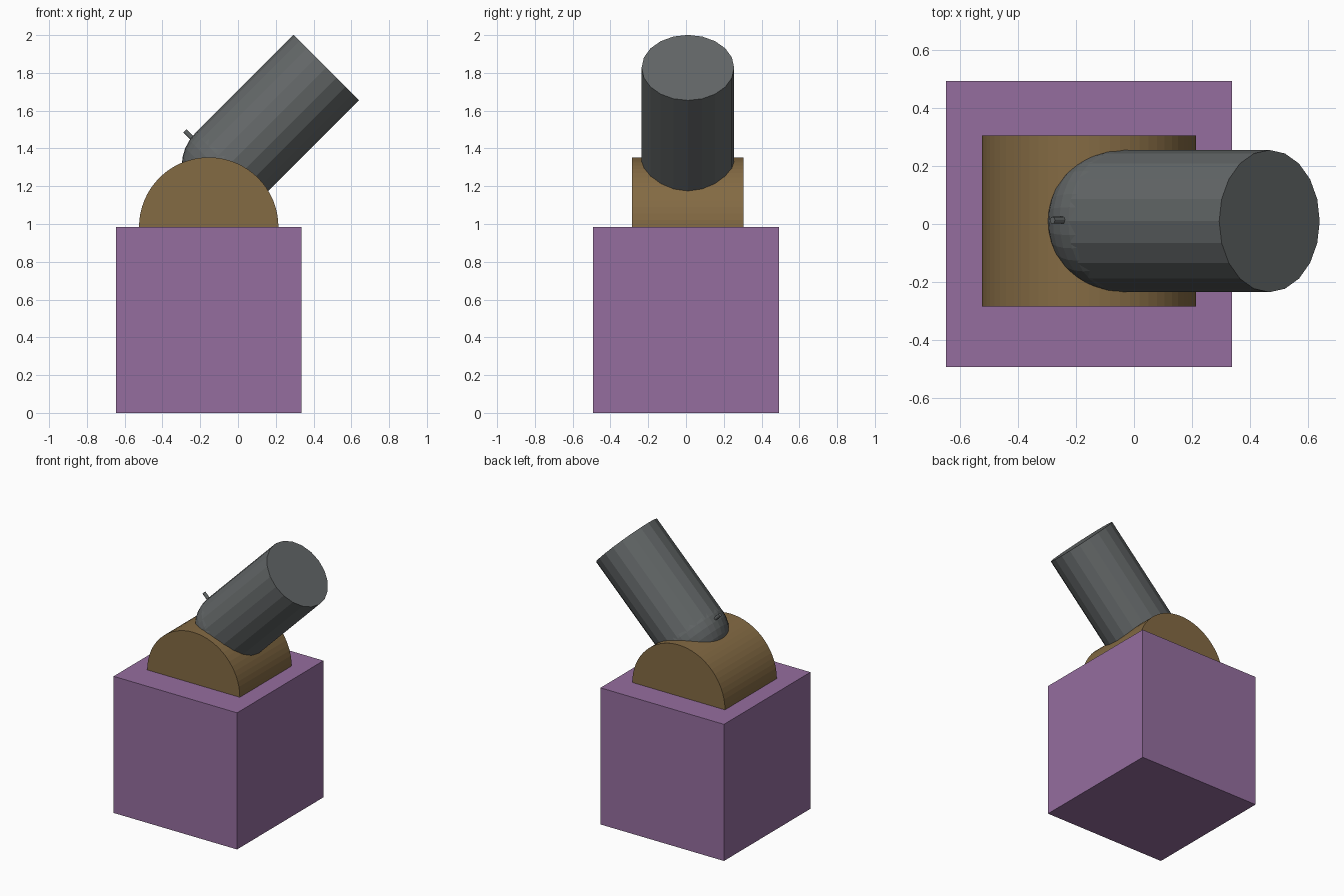
import bpy, bmesh
from math import pi, cos, sin
from mathutils import Matrix, Vector

default = bpy.data.objects.get("Cube")
if default:
    bpy.data.objects.remove(default, do_unlink=True)


def material(name, rgb):
    mat = bpy.data.materials.new(name)
    mat.use_nodes = True
    mat.diffuse_color = (*rgb, 1)
    mat.node_tree.nodes["Principled BSDF"].inputs["Base Color"].default_value = (*rgb, 1)
    return mat


def add_part(name, bm, mat, matrix=Matrix()):
    bmesh.ops.recalc_face_normals(bm, faces=bm.faces)
    mesh = bpy.data.meshes.new(name)
    bm.to_mesh(mesh)
    bm.free()
    mesh.materials.append(mat)
    obj = bpy.data.objects.new(name, mesh)
    obj.matrix_world = matrix
    bpy.context.collection.objects.link(obj)
    return obj


purple = material("purple", (0.30, 0.155, 0.345))
brown = material("brown", (0.23, 0.145, 0.057))
iron = material("dark grey", (0.125, 0.136, 0.138))

BASE_X, BASE_SIZE = -0.155, 0.984
MID_Y = 0.01

# Square base block
bm = bmesh.new()
bmesh.ops.create_cube(bm, size=BASE_SIZE)
add_part("base_block", bm, purple, Matrix.Translation((BASE_X, 0, BASE_SIZE / 2)))

# Half-round cradle resting on the base
bm = bmesh.new()
radius, half_width, steps = 0.369, 0.295, 32
arc = [bm.verts.new((radius * cos(pi * i / steps), -half_width, radius * sin(pi * i / steps)))
       for i in range(steps + 1)]
face = bm.faces.new(arc)
extruded = bmesh.ops.extrude_face_region(bm, geom=[face], use_keep_orig=True)
bmesh.ops.translate(bm, vec=(0, 2 * half_width, 0),
                    verts=[v for v in extruded["geom"] if isinstance(v, bmesh.types.BMVert)])
add_part("cradle", bm, brown, Matrix.Translation((BASE_X, MID_Y, BASE_SIZE)))

# Barrel tilted 45 degrees, its local z running towards the muzzle
pivot = Matrix.Translation((-0.053, MID_Y, 1.308)) @ Matrix.Rotation(pi / 4, 4, "Y")
bore, length = 0.245, 0.735
bm = bmesh.new()
bmesh.ops.create_cone(bm, cap_ends=True, segments=20, radius1=bore, radius2=bore, depth=length)
add_part("barrel", bm, iron, pivot @ Matrix.Translation((0, 0, length / 2)))

# Rounded breech closing the lower end
bm = bmesh.new()
bmesh.ops.create_uvsphere(bm, u_segments=32, v_segments=16, radius=bore)
add_part("breech_dome", bm, iron, pivot)

# Small fuse standing square to the barrel
tip, direction = Vector((-0.281, MID_Y + 0.003, 1.492)), Vector((-1, 0, 1)).normalized()
fuse_length = 0.12
bm = bmesh.new()
bmesh.ops.create_cone(bm, cap_ends=True, segments=12, radius1=0.012, radius2=0.012, depth=fuse_length)
add_part("fuse", bm, iron, Matrix.Translation(tip - direction * fuse_length / 2)
         @ direction.to_track_quat("Z", "Y").to_matrix().to_4x4())
